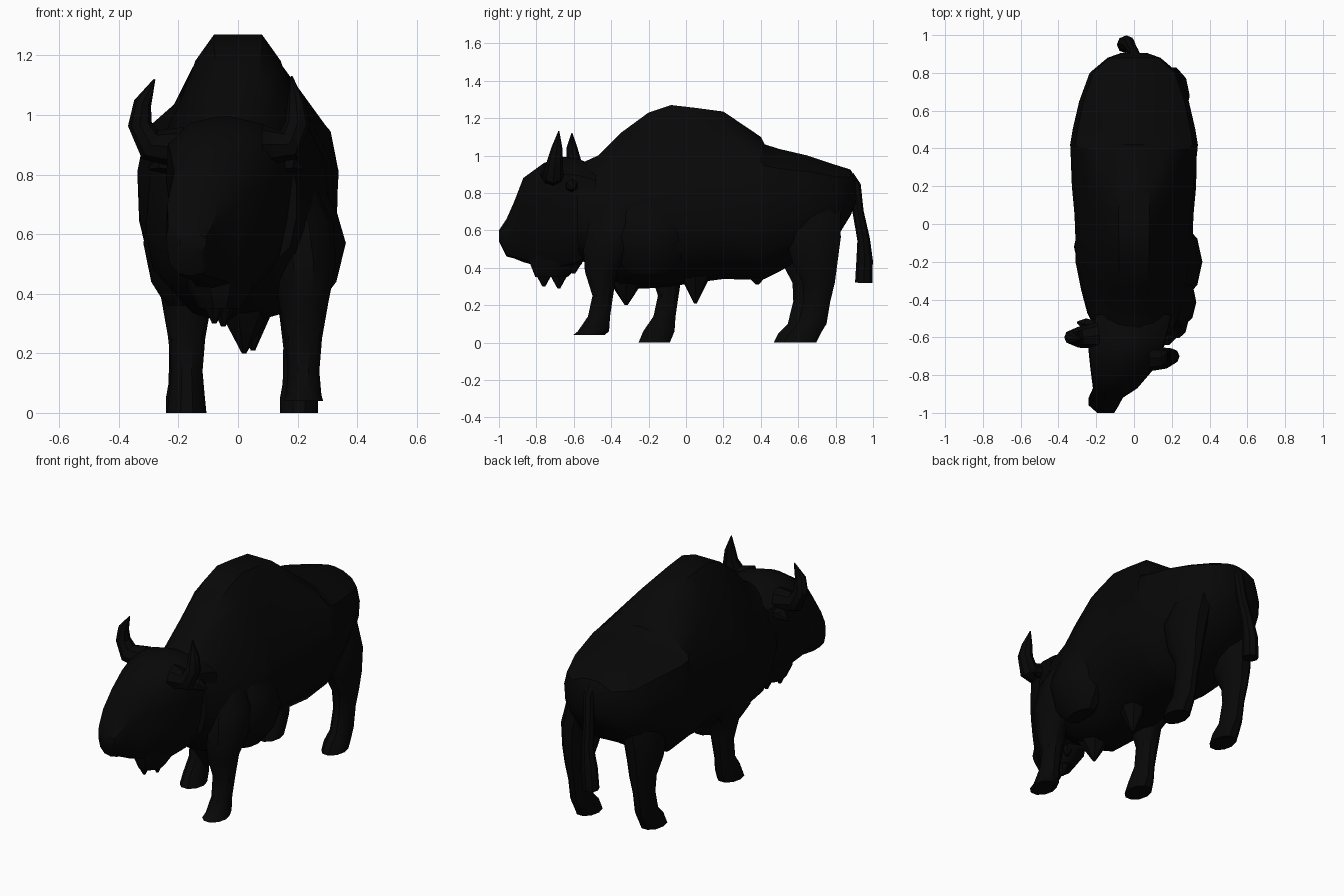
import bpy
import bmesh
import math
from mathutils import Vector

default = bpy.data.objects.get("Cube")
if default:
    bpy.data.objects.remove(default, do_unlink=True)

# One near-black hide colour for the whole animal
hide = bpy.data.materials.new("black hide")
hide.use_nodes = True
colour = (0.0022, 0.0022, 0.0022, 1)
hide.diffuse_color = colour
hide.node_tree.nodes["Principled BSDF"].inputs["Base Color"].default_value = colour


def loft(name, rings):
    """Skin a list of equally long point rings and cap both ends."""
    bm = bmesh.new()
    loops = [[bm.verts.new(p) for p in ring] for ring in rings]
    count = len(loops[0])
    for a, b in zip(loops, loops[1:]):
        for i in range(count):
            j = (i + 1) % count
            bm.faces.new((a[i], a[j], b[j], b[i]))
    bm.faces.new(loops[0][::-1])
    bm.faces.new(loops[-1])
    bmesh.ops.recalc_face_normals(bm, faces=bm.faces)
    mesh = bpy.data.meshes.new(name)
    bm.to_mesh(mesh)
    bm.free()
    obj = bpy.data.objects.new(name, mesh)
    bpy.context.collection.objects.link(obj)
    mesh.materials.append(hide)
    bpy.ops.object.select_all(action='DESELECT')
    obj.select_set(True)
    bpy.context.view_layer.objects.active = obj
    bpy.ops.object.shade_smooth_by_angle(angle=math.radians(35))


# Half sections as (width share, height share): barrel, narrow-topped hump, narrow-jawed face
BARREL = [(0, 0), (.5, .04), (.85, .2), (.97, .42), (1, .65), (.92, .84), (.5, .96), (0, 1)]
HUMP = [(0, 0), (.5, .05), (.92, .2), (1, .34), (.95, .55), (.62, .77), (.46, .91), (.26, 1)]
FACE = [(0, 0), (.35, .02), (.6, .15), (.75, .4), (.95, .65), (1, .85), (.7, .97), (0, 1)]


def trunk_ring(y, bottom, top, width, blend=0, x=0, section=HUMP):
    half = []
    for (w0, h0), (w1, h1) in zip(BARREL, section):
        w = (w0 + (w1 - w0) * blend) * width
        half.append((w, bottom + (h0 + (h1 - h0) * blend) * (top - bottom)))
    right = [Vector((x + w, y, z)) for w, z in half[:-1]]
    crown = half[-1]
    crowns = [Vector((x + s * max(crown[0], .02), y, crown[1])) for s in (1, -1)]
    left = [Vector((x - w, y, z)) for w, z in half[-2:0:-1]]
    return right + crowns + left


def flat_ring(x, y, z, rx, ry, sides=10):
    angles = [math.tau * i / sides for i in range(sides)]
    return [Vector((x + rx * math.cos(a), y + ry * math.sin(a), z)) for a in angles]


def tube(name, path, radii, sides=8):
    """Loft round rings along a path, square to its direction."""
    points = [Vector(p) for p in path]
    rings = []
    for i, (p, r) in enumerate(zip(points, radii)):
        along = points[min(i + 1, len(points) - 1)] - points[max(i - 1, 0)]
        side = along.cross(Vector((0, 1, 0))).normalized()
        other = along.cross(side).normalized()
        rings.append([p + side * r * math.cos(math.tau * k / sides)
                      + other * r * math.sin(math.tau * k / sides) for k in range(sides)])
    loft(name, rings)


# Body from rump to neck, with the mane ending in a step behind the hump
loft("body", [trunk_ring(*r) for r in [
    (.905, .74, .88, .07),
    (.88, .68, .925, .14),
    (.8, .55, .95, .235),
    (.65, .47, 1.0, .29),
    (.5, .38, 1.035, .325),
    (.42, .34, 1.06, .338),
    (.4, .335, 1.1, .34, .2),
    (.2, .34, 1.235, .33, .9),
    (.05, .32, 1.255, .315, 1),
    (-.08, .3, 1.27, .31, 1),
    (-.2, .29, 1.23, .31, 1),
    (-.35, .29, 1.12, .28, .95),
    (-.47, .37, 1.0, .25, .7),
    (-.58, .46, .95, .2, .3),
]])

# Head, swung towards its right, with a narrower jaw
loft("head", [trunk_ring(*r, section=FACE) for r in [
    (-.48, .48, .94, .21, .1, 0),
    (-.58, .41, .985, .215, .3, -.03),
    (-.67, .39, .995, .2, .4, -.045),
    (-.76, .4, .96, .175, .4, -.06),
    (-.87, .43, .88, .12, .4, -.1),
    (-.92, .45, .75, .092, .3, -.15),
    (-.96, .46, .66, .08, 0, -.16),
    (-1, .54, .6, .045, 0, -.15),
]])

# Horns
tube("right_horn",
     [(-.19, -.59, .89), (-.295, -.6, .9), (-.33, -.6, .97), (-.32, -.61, 1.04), (-.28, -.61, 1.12)],
     [.07, .055, .04, .03, .003])
tube("left_horn",
     [(.08, -.71, .9), (.17, -.71, .9), (.2, -.7, .97), (.195, -.69, 1.04), (.18, -.68, 1.13)],
     [.07, .055, .042, .03, .003])

# Ears
for name, s, x, y in (("right_ear", -1, -.2, -.54), ("left_ear", 1, .12, -.62)):
    tube(name, [(x, y, .83), (x + s * .06, y + .01, .84), (x + s * .1, y + .02, .82)],
         [.03, .035, .005], 6)

# Beard mass under the jaw
loft("beard", [flat_ring(-.06, y, z, rx, ry) for y, z, rx, ry in [
    (-.69, .52, .12, .16), (-.695, .42, .11, .145), (-.72, .35, .07, .09)]])

# Hanging fur points
for name, x, y, top, tip, r in [
    ("front_beard_tip", -.08, -.76, .46, .3, .085),
    ("rear_beard_tip", -.05, -.68, .46, .29, .09),
    ("throat_fur", -.02, -.6, .55, .37, .11),
    ("chest_fur", .02, -.32, .45, .2, .15),
    ("brisket_fur", .05, .05, .42, .21, .1),
    ("belly_fur", 0, .38, .42, .31, .1),
]:
    loft(name, [flat_ring(x, y, top, r, r, 7),
                flat_ring(x, y, (top * 2 + tip) / 3, r * .7, r * .8, 7),
                flat_ring(x, y, tip, .008, .008, 7)])


def leg(name, x, y, lift, rings):
    """Rings give height, inward shift, forward-back shift and the two radii."""
    s = 1 if x > 0 else -1
    loft(name, [flat_ring(x + s * dx, y + dy, max(z, lift), rx, ry)
                for z, dx, dy, rx, ry in rings])


# Front legs
FRONT = [
    (0, 0, -.005, .066, .088),
    (.06, 0, .02, .06, .088),
    (.14, 0, .05, .053, .062),
    (.25, 0, .07, .062, .058),
    (.38, 0, .06, .085, .09),
    (.5, 0, .1, .11, .14),
    (.64, -.02, .15, .12, .16),
    (.8, -.06, .19, .08, .1),
]
leg("left_front_leg", .22, -.515, .04, FRONT)
leg("right_front_leg", -.172, -.165, 0, FRONT)

# Shoulder wool, heavier on the advanced left side
for name, x, y, size in (("left_shoulder", .22, -.2, 1), ("right_shoulder", -.2, -.12, .83)):
    loft(name, [flat_ring(x, y, z, rx * size, ry * size) for z, rx, ry in [
        (.36, .05, .1), (.44, .11, .18), (.57, .142, .21), (.68, .11, .18), (.8, .04, .1)]])

# Hind legs with thighs and hocks
HIND = [
    (0, 0, -.03, .064, .09),
    (.05, 0, -.005, .064, .09),
    (.1, 0, .035, .055, .08),
    (.22, 0, .06, .053, .075),
    (.32, 0, .07, .065, .09),
    (.42, 0, .05, .085, .125),
    (.56, -.01, .04, .1, .155),
    (.72, -.05, .03, .1, .165),
    (.88, -.09, .03, .06, .12),
]
leg("left_hind_leg", .205, .64, 0, HIND)
leg("right_hind_leg", -.178, .585, 0, HIND)

# Tail with a tuft
tube("tail",
     [(0, .87, .89), (0, .905, .84), (-.01, .92, .7), (-.025, .95, .55), (-.04, .955, .44), (-.045, .95, .32)],
     [.03, .03, .03, .034, .044, .046])
